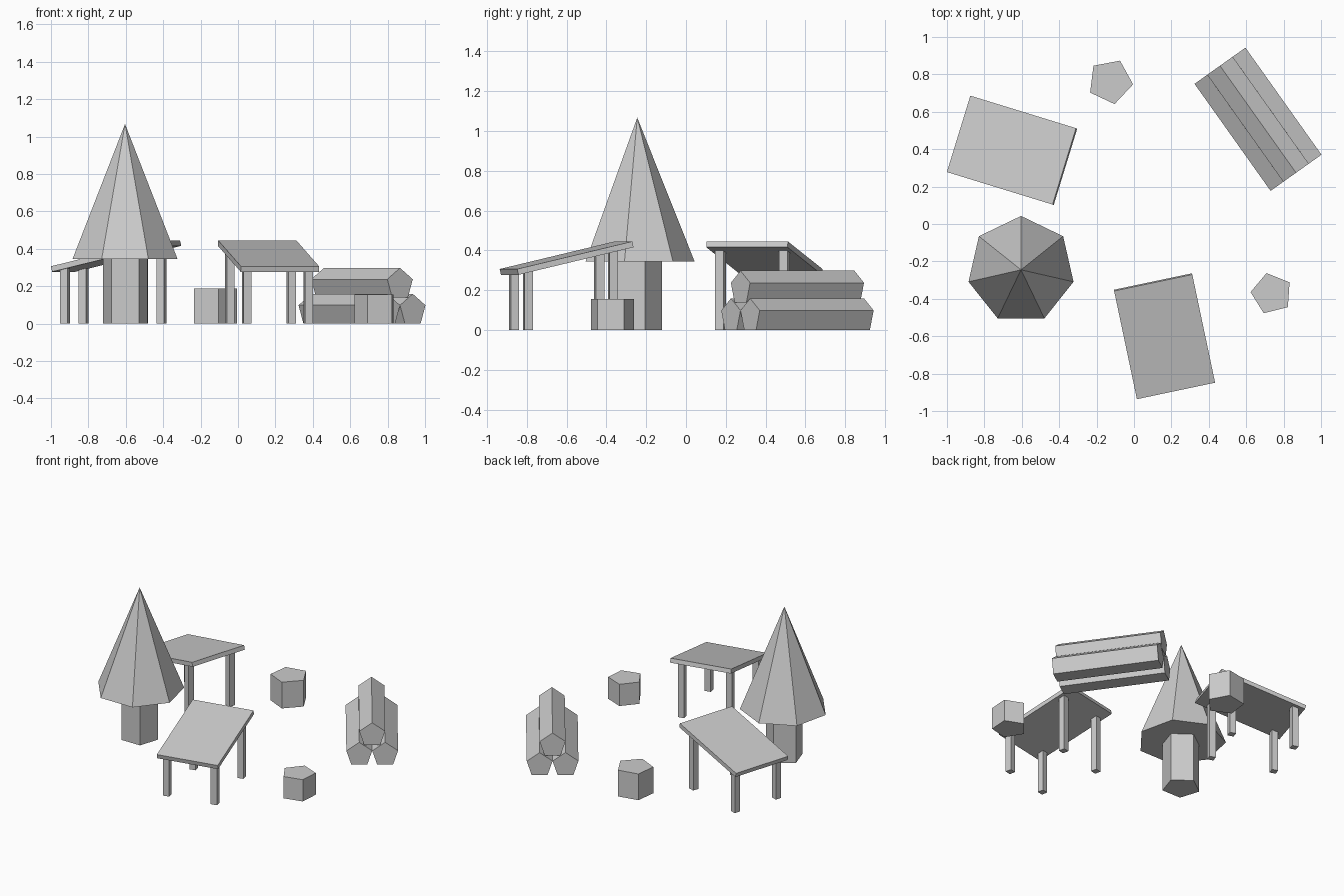
import bpy
from math import sin, cos, tan, pi, radians
from mathutils import Matrix, Vector

if "Cube" in bpy.data.objects:
    bpy.data.objects.remove(bpy.data.objects["Cube"])


def make(name, verts, faces, matrix=None):
    mesh = bpy.data.meshes.new(name)
    mesh.from_pydata(verts, [], faces)
    ob = bpy.data.objects.new(name, mesh)
    bpy.context.collection.objects.link(ob)
    if matrix is not None:
        ob.matrix_world = matrix
    return ob


def ring(n, r, z, angle):
    a = radians(angle)
    return [(r * cos(a + 2 * pi * i / n), r * sin(a + 2 * pi * i / n), z) for i in range(n)]


def prism(name, n, r, z0, z1, angle=90, matrix=None):
    verts = ring(n, r, z0, angle) + ring(n, r, z1, angle)
    faces = [(i, (i + 1) % n, n + (i + 1) % n, n + i) for i in range(n)]
    faces += [tuple(reversed(range(n))), tuple(range(n, 2 * n))]
    return make(name, verts, faces, matrix)


def pyramid(name, n, r, z0, z1, angle=90, matrix=None):
    verts = ring(n, r, z0, angle) + [(0, 0, z1)]
    faces = [(i, (i + 1) % n, n) for i in range(n)] + [tuple(reversed(range(n)))]
    return make(name, verts, faces, matrix)


def box(name, size, matrix):
    bpy.ops.mesh.primitive_cube_add(size=1)
    ob = bpy.context.object
    ob.name = name
    ob.matrix_world = matrix @ Matrix.Diagonal((*size, 1))
    return ob


# Tree
tree = Matrix.Translation((-0.604, -0.245, 0))
prism("tree_trunk", 5, 0.125, 0, 0.345, matrix=tree)
pyramid("tree_foliage", 7, 0.288, 0.345, 1.067, matrix=tree)

# Stumps
prism("back_stump", 5, 0.123, 0, 0.187, 64.8, Matrix.Translation((-0.127, 0.762, 0)))
prism("front_stump", 5, 0.113, 0, 0.155, 104, Matrix.Translation((0.736, -0.372, 0)))

# Log pile: two logs below, one on top
d = radians(-54.6)
along, up = Vector((cos(d), sin(d), 0)), Vector((0, 0, 1))
side = up.cross(along)
turn = Matrix((side, up, along)).transposed().to_4x4()
for name, off, z in (("left_log", 0.0835, 0.071), ("right_log", -0.0835, 0.071), ("top_log", 0, 0.21)):
    place = Matrix.Translation(Vector((0.663, 0.56, z)) + side * off)
    prism(name, 5, 0.0877, -0.351, 0.351, 90, place @ turn)


# Lean-to shelters: sloping roof slab on four square posts, local +x is uphill
def shelter(name, x, y, heading):
    base = Matrix.Translation((x, y, 0)) @ Matrix.Rotation(radians(heading), 4, 'Z')
    tilt = Matrix.Translation((0, 0, 0.361)) @ Matrix.Rotation(radians(-13.2), 4, 'Y')
    box(name + "_roof", (0.607, 0.427, 0.03), base @ tilt)
    for label, u in (("high", 0.203), ("low", -0.234)):
        h = 0.358 + u * tan(radians(13.2))
        for s in (-1, 1):
            post = base @ Matrix.Translation((u, s * 0.168, h / 2))
            box(f"{name}_{label}_post", (0.043, 0.043, h), post)


shelter("back_shelter", -0.652, 0.394, -17.1)
shelter("front_shelter", 0.163, -0.60, 101.9)
